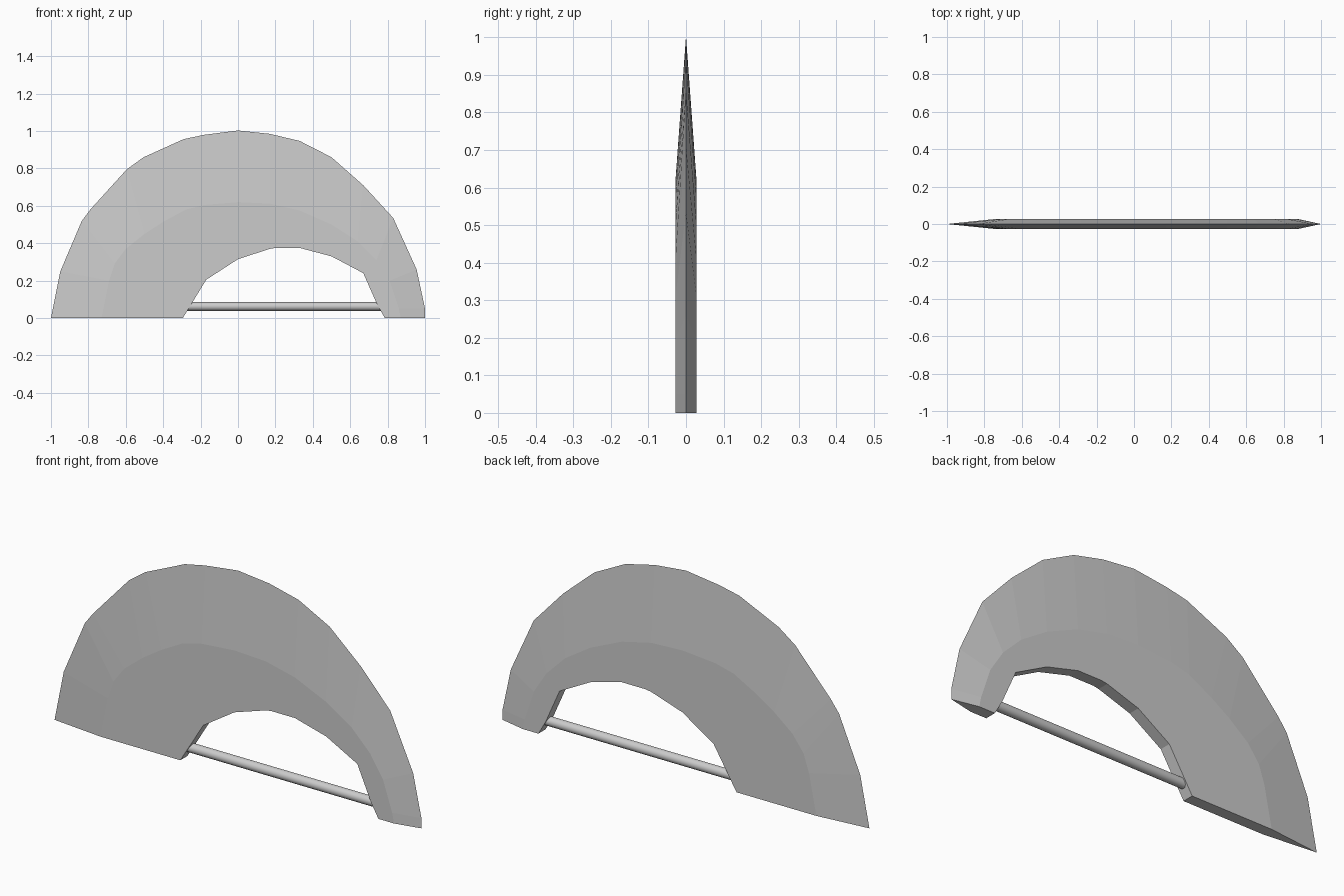
import bpy, bmesh, math

if "Cube" in bpy.data.objects:
    bpy.data.objects.remove(bpy.data.objects["Cube"])

T = 0.028  # half thickness of the blade

# Arc profiles in (x, z), left to right: cutting edge, bevel line, grip opening
edge = [(-1, 0), (-.95, .25), (-.835, .52), (-.79, .58), (-.595, .795), (-.505, .86),
        (-.29, .957), (-.18, .98), (0, 1.003), (.17, .985), (.33, .947), (.5, .86),
        (.67, .71), (.83, .535), (.955, .26), (1, .05), (1, 0)]
bevel = [(-.73, 0), (-.69, .2), (-.66, .29), (-.6, .37), (-.5, .45), (-.4, .515),
         (-.28, .58), (-.18, .605), (0, .62), (.17, .612), (.33, .575), (.5, .5),
         (.64, .41), (.74, .31), (.81, .2), (.86, .05), (.87, 0)]
grip = [(-.295, 0), (-.17, .205), (0, .315), (.17, .37), (.2, .375), (.33, .375),
        (.5, .33), (.67, .24), (.745, .07), (.785, 0)]

# Crescent blade
bm = bmesh.new()


def row(points, y):
    return [bm.verts.new((x, y, z)) for x, z in points]


def strip(a, b):
    for i in range(len(a) - 1):
        bm.faces.new((a[i], a[i + 1], b[i + 1], b[i]))


e = row(edge, 0)
bf, bb = row(bevel, -T), row(bevel, T)
gf, gb = row(grip, -T), row(grip, T)
strip(e, bf)
strip(bb, e)
strip(gf, gb)
bm.faces.new(bf + gf[::-1])
bm.faces.new(bb[::-1] + gb)
for k in (0, -1):
    bm.faces.new((e[k], bf[k], gf[k], gb[k], bb[k]))
bmesh.ops.recalc_face_normals(bm, faces=bm.faces)
mesh = bpy.data.meshes.new("blade")
bm.to_mesh(mesh)
bm.free()
bpy.context.collection.objects.link(bpy.data.objects.new("blade", mesh))

# Handle bar across the opening
bpy.ops.mesh.primitive_cylinder_add(vertices=16, radius=0.023, depth=1.04,
                                    location=(.245, 0, .062), rotation=(0, math.pi / 2, 0))
bpy.context.object.name = "handle_bar"
bpy.ops.object.shade_smooth_by_angle(angle=math.radians(40))
